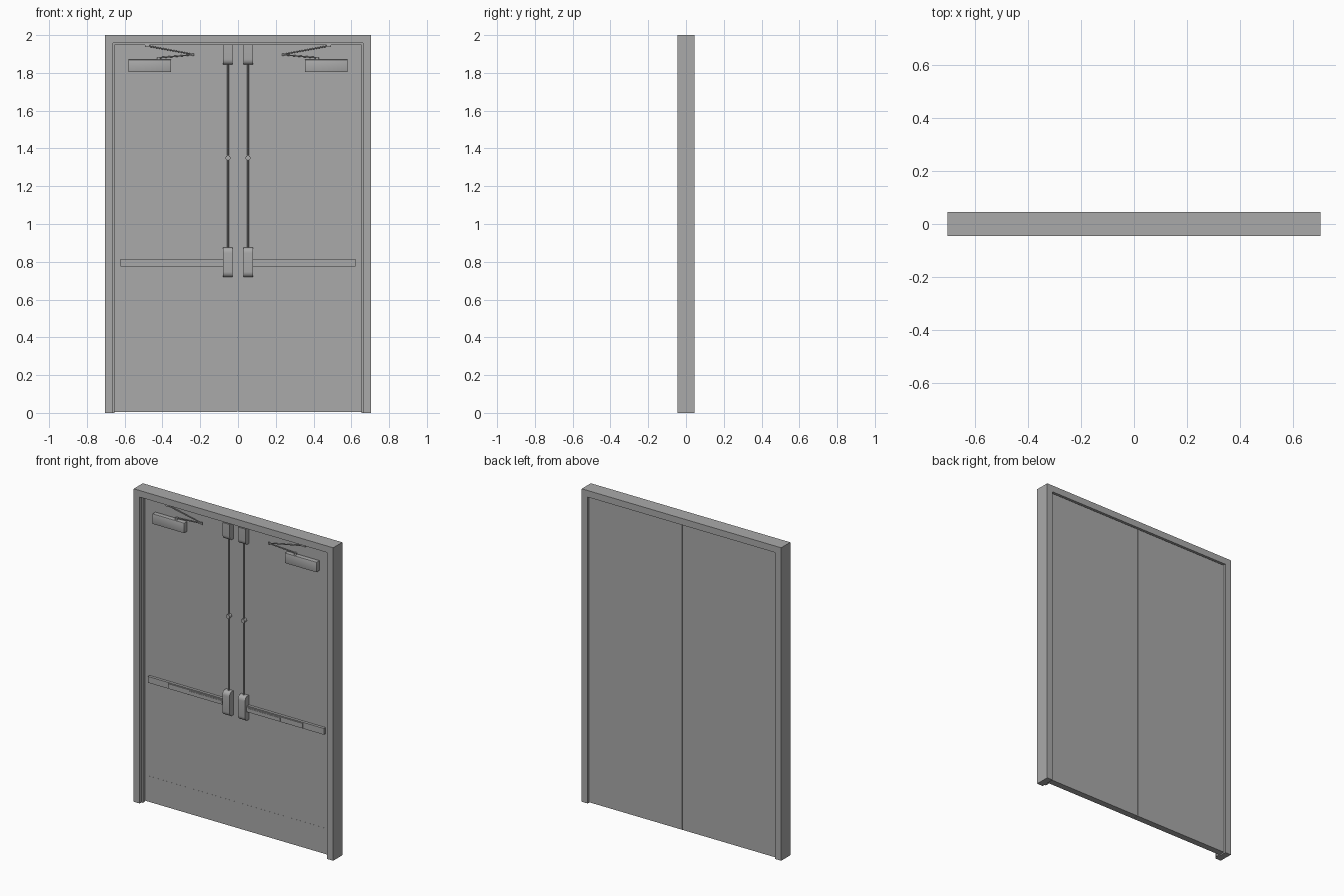
import bpy, bmesh, math
from mathutils import Vector

cube = bpy.data.objects.get("Cube")
if cube:
    bpy.data.objects.remove(cube)

grey = bpy.data.materials.new("plain grey")
grey.use_nodes = True
GREY = (0.4, 0.4, 0.4, 1)
grey.diffuse_color = GREY
grey.node_tree.nodes["Principled BSDF"].inputs["Base Color"].default_value = GREY

DOOR_FRONT, DOOR_BACK = -0.005, 0.036


def finish(name, bm, smooth=False):
    bmesh.ops.recalc_face_normals(bm, faces=bm.faces)
    mesh = bpy.data.meshes.new(name)
    bm.to_mesh(mesh)
    bm.free()
    mesh.materials.append(grey)
    ob = bpy.data.objects.new(name, mesh)
    bpy.context.collection.objects.link(ob)
    if smooth:
        bpy.ops.object.select_all(action='DESELECT')
        ob.select_set(True)
        bpy.context.view_layer.objects.active = ob
        bpy.ops.object.shade_smooth_by_angle(angle=math.radians(35))
    return ob


def box(name, x, y, z, bevel=0):
    """Box from (min, max) pairs."""
    bm = bmesh.new()
    bmesh.ops.create_cube(bm, size=1)
    for v in bm.verts:
        v.co = [r[0] if c < 0 else r[1] for c, r in zip(v.co, (x, y, z))]
    if bevel:
        bmesh.ops.bevel(bm, geom=bm.edges[:], offset=bevel, segments=2,
                        profile=0.5, affect='EDGES')
    return finish(name, bm, bevel > 0)


def prism(name, profile, x, smooth=True):
    """Side profile of (y, z) points extruded along x."""
    bm = bmesh.new()
    face = bm.faces.new([bm.verts.new((x[0], y, z)) for y, z in profile])
    ext = bmesh.ops.extrude_face_region(bm, geom=[face])
    new = [g for g in ext["geom"] if isinstance(g, bmesh.types.BMVert)]
    bmesh.ops.translate(bm, verts=new, vec=(x[1] - x[0], 0, 0))
    return finish(name, bm, smooth)


def rod(name, a, b, r, r2=None, sides=16):
    a, b = Vector(a), Vector(b)
    bm = bmesh.new()
    bmesh.ops.create_cone(bm, cap_ends=True, segments=sides, radius1=r,
                          radius2=r if r2 is None else r2, depth=(b - a).length)
    bm.transform((b - a).to_track_quat('Z', 'Y').to_matrix().to_4x4())
    bmesh.ops.translate(bm, verts=bm.verts, vec=(a + b) / 2)
    return finish(name, bm, True)


def mirrored(ob):
    """Second copy on the other leaf."""
    bm = bmesh.new()
    bm.from_mesh(ob.data)
    for v in bm.verts:
        v.co.x = -v.co.x
    smooth = any(p.use_smooth for p in ob.data.polygons)
    name = ob.name
    ob.name = "left_" + name
    finish("right_" + name, bm, smooth)


# Frame: the stepped section is swept up one jamb, over the head and down
section = [(0.705, -0.046), (0.663, -0.046), (0.663, -0.028), (0.653, -0.028),
           (0.653, -0.006), (0.663, -0.006), (0.663, 0.046), (0.705, 0.046)]
bm = bmesh.new()
rings = []
for side, foot in ((1, True), (1, False), (-1, False), (-1, True)):
    rings.append([bm.verts.new((side * x, y, 0 if foot else x + 1.295))
                  for x, y in section])
n = len(section)
for a, b in zip(rings, rings[1:]):
    for i in range(n):
        j = (i + 1) % n
        bm.faces.new((a[i], a[j], b[j], b[i]))
bm.faces.new(rings[0])
bm.faces.new(rings[-1])
finish("door_frame", bm)

parts = []

# Door leaf and kick plate
parts.append(box("door_leaf", (0.0015, 0.66), (DOOR_FRONT, DOOR_BACK), (0.005, 1.953)))
parts.append(box("kick_plate", (0.006, 0.65), (DOOR_FRONT - 0.0006, DOOR_FRONT), (0.007, 0.17)))

# Panic bar: rail, raised push pad and its inset face strip
parts.append(box("bar_rail", (0.08, 0.622), (-0.022, DOOR_FRONT), (0.774, 0.814)))
parts.append(box("push_pad", (0.08, 0.475), (-0.029, -0.02), (0.778, 0.81)))
parts.append(box("pad_strip", (0.09, 0.32), (-0.031, -0.028), (0.785, 0.803)))


def case_profile(z0, z1, depth, round_top):
    """Cover with a curved lower end and optionally a curved upper end."""
    r, steps = 0.028, 6
    arc = [math.pi / 2 * i / steps for i in range(steps + 1)]
    pts = [(DOOR_FRONT - depth * (0.45 + 0.55 * math.sin(t)),
            z0 + r * (1 - math.cos(t)) * 0.999) for t in arc]
    if round_top:
        pts += [(y, z0 + z1 - z) for y, z in reversed(pts)]
    else:
        pts.append((DOOR_FRONT - depth, z1))
    return [(DOOR_FRONT, z0)] + pts + [(DOOR_FRONT, z1)]


# Latch cases, vertical rod and rod guide
parts.append(prism("centre_case", case_profile(0.72, 0.875, 0.038, True), (0.03, 0.08)))
parts.append(prism("top_latch", case_profile(1.845, 1.95, 0.036, False), (0.03, 0.08)))
parts.append(rod("vertical_rod", (0.053, -0.018, 0.87), (0.053, -0.018, 1.85), 0.0045))
parts.append(rod("rod_guide", (0.053, DOOR_FRONT, 1.35), (0.053, -0.027, 1.35), 0.013))

# Door closer: body, spindle, two arms, elbow and bracket
parts.append(box("closer_body", (0.355, 0.58), (-0.036, DOOR_FRONT), (1.805, 1.87), 0.002))
parts.append(rod("closer_spindle", (0.42, -0.02, 1.868), (0.42, -0.02, 1.882), 0.009))
parts.append(rod("main_arm", (0.42, -0.02, 1.88), (0.238, -0.028, 1.896), 0.004, 0.003, 8))
parts.append(rod("fore_arm", (0.238, -0.028, 1.898), (0.48, -0.02, 1.943), 0.003, 0.004, 8))
parts.append(rod("arm_elbow", (0.238, -0.028, 1.89), (0.238, -0.028, 1.903), 0.006))
parts.append(box("arm_bracket", (0.468, 0.492), (-0.027, -0.008), (1.938, 1.954)))

for ob in parts:
    mirrored(ob)
